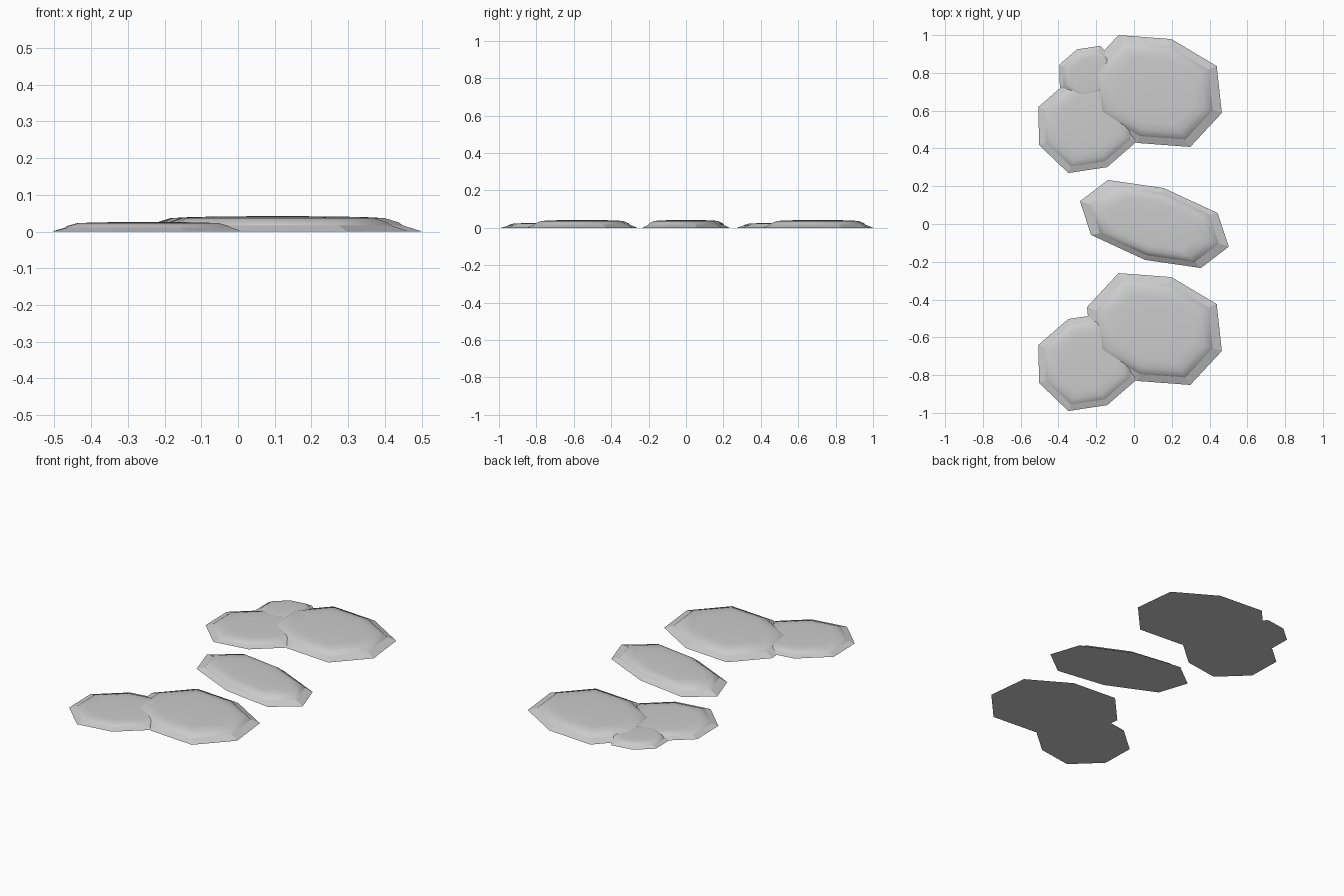
import bpy, bmesh

if "Cube" in bpy.data.objects:
    bpy.data.objects.remove(bpy.data.objects["Cube"])

# Half outlines; the other half is the point reflection of the first
LARGE = [(-.357, .116), (-.33, -.132), (-.09, -.275), (.19, -.296)]
SMALL = [(-.262, .09), (-.257, -.111), (-.103, -.259), (.103, -.228)]
OVAL = [(-.394, .12), (-.335, -.058), (-.05, -.19), (.246, -.233)]

# Cross-section: (fraction of outline, fraction of height)
PROFILE = [(1, 0), (.865, .40), (.84, .58), (.74, .87), (.6, .94), (.35, .985)]


def puddle(name, half, centre, height, scale=1.0):
    outline = half + [(-x, -y) for x, y in half]
    n = len(outline)
    bm = bmesh.new()
    rings = [[bm.verts.new((x * r * scale, y * r * scale, h * height))
              for x, y in outline] for r, h in PROFILE]
    for level, (a, b) in enumerate(zip(rings, rings[1:])):
        for i in range(n):
            j = (i + 1) % n
            f = bm.faces.new((a[i], a[j], b[j], b[i]))
            f.smooth = level > 0          # flat skirt, smooth dome
    top = bm.verts.new((0, 0, height))
    for i in range(n):
        bm.faces.new((rings[-1][i], rings[-1][(i + 1) % n], top)).smooth = True
    bm.faces.new(rings[0][::-1])          # underside
    bmesh.ops.recalc_face_normals(bm, faces=bm.faces)
    # crease between skirt and dome
    for i in range(n):
        bm.edges.get((rings[1][i], rings[1][(i + 1) % n])).smooth = False
    mesh = bpy.data.meshes.new(name)
    bm.to_mesh(mesh)
    bm.free()
    ob = bpy.data.objects.new(name, mesh)
    ob.location = (*centre, 0)
    bpy.context.collection.objects.link(ob)
    return ob


# Front and back clusters share the same large and small blobs
for label, dy in (("front", 0), ("back", 1.26)):
    puddle(f"{label}_large_puddle", LARGE, (.108, -.556 + dy), .042)
    puddle(f"{label}_small_puddle", SMALL, (-.245, -.731 + dy), .026)

# Extra tiny blob at the back, and the single stretched one in the middle
puddle("back_tiny_puddle", SMALL, (-.241, .79), .0262, .59)
puddle("middle_oval_puddle", OVAL, (.108, 0), .042)
